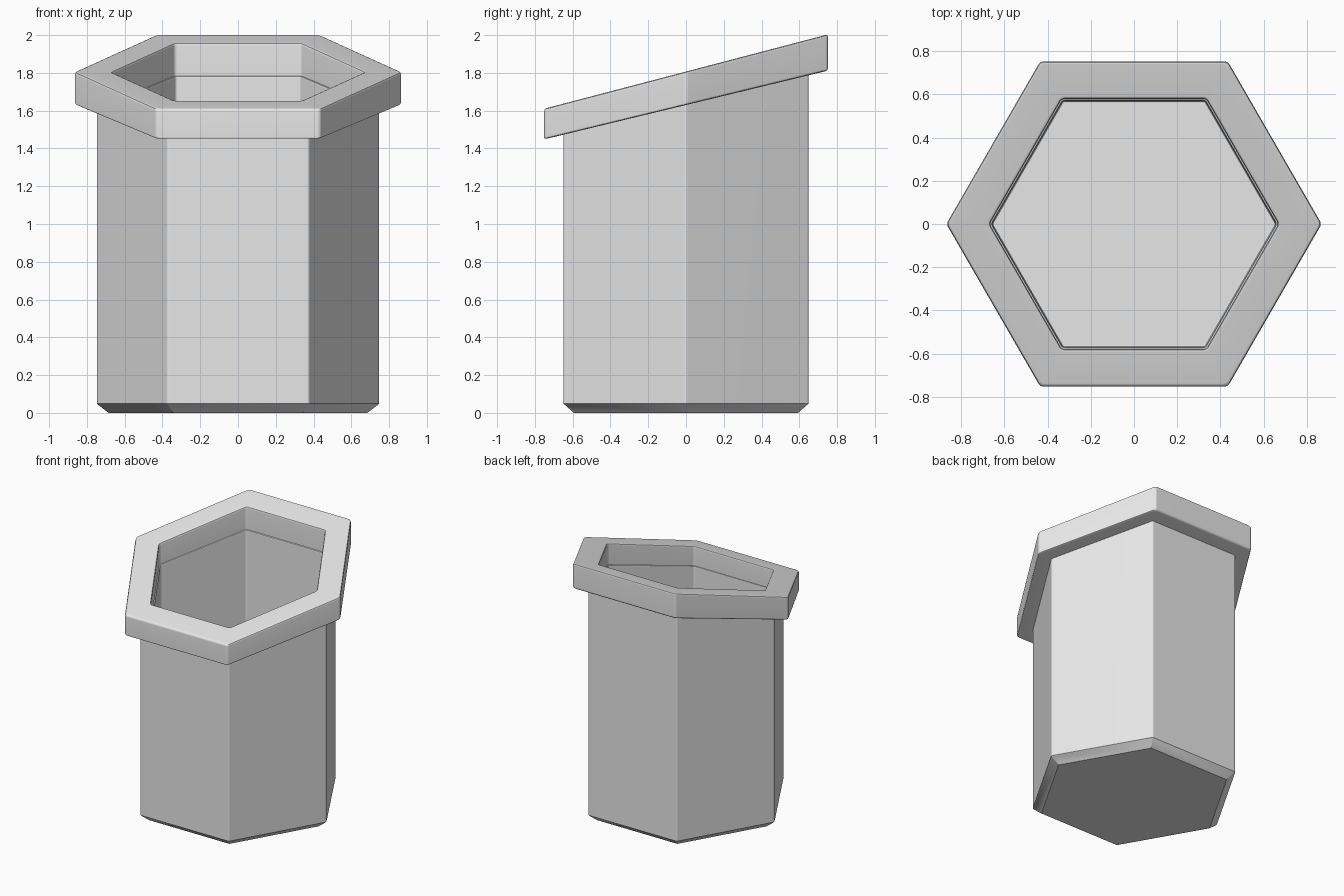
import bpy, bmesh, math

cube = bpy.data.objects.get("Cube")
if cube:
    bpy.data.objects.remove(cube, do_unlink=True)

GREY = (0.8, 0.8, 0.8, 1.0)
grey = bpy.data.materials.new("light grey")
grey.use_nodes = True
grey.diffuse_color = GREY
grey.node_tree.nodes["Principled BSDF"].inputs["Base Color"].default_value = GREY


def hex_ring(bm, radius, base, slope=0.0):
    """Hexagon of vertices lying on the plane z = base + slope * y."""
    ring = []
    for i in range(6):
        a = math.radians(60 * i)
        x, y = radius * math.cos(a), radius * math.sin(a)
        ring.append(bm.verts.new((x, y, base + slope * y)))
    return ring


def hex_loft(name, sections, closed, bevel, bevel_above=-1.0):
    """Join hexagon sections with walls; cap the ends or close the loop."""
    bm = bmesh.new()
    rings = [hex_ring(bm, *s) for s in sections]
    pairs = list(zip(rings, rings[1:]))
    if closed:
        pairs.append((rings[-1], rings[0]))
    else:
        bm.faces.new(rings[0])
        bm.faces.new(rings[-1])
    for a, b in pairs:
        for i in range(6):
            j = (i + 1) % 6
            bm.faces.new((a[i], a[j], b[j], b[i]))
    bmesh.ops.recalc_face_normals(bm, faces=bm.faces)
    # Round the edges that rise above the given height
    edges = [e for e in bm.edges if max(v.co.z for v in e.verts) > bevel_above]
    bmesh.ops.bevel(bm, geom=edges, offset=bevel, segments=2, profile=0.5,
                    affect='EDGES', clamp_overlap=True)
    mesh = bpy.data.meshes.new(name)
    bm.to_mesh(mesh)
    bm.free()
    mesh.materials.append(grey)
    obj = bpy.data.objects.new(name, mesh)
    bpy.context.collection.objects.link(obj)
    bpy.ops.object.select_all(action='DESELECT')
    obj.select_set(True)
    bpy.context.view_layer.objects.active = obj
    bpy.ops.object.shade_smooth_by_angle(angle=math.radians(35))
    # Keep the large panels flat between the rounded edges
    mod = obj.modifiers.new("flat panels", 'WEIGHTED_NORMAL')
    mod.keep_sharp = True
    return obj


# Hollow hexagonal cup: chamfered foot, outer wall, slanted lip, inner wall, floor
hex_loft("cup_body", [
    (0.685, 0.0),
    (0.75, 0.05),
    (0.75, 1.645, 0.242),
    (0.658, 1.645, 0.242),
    (0.658, 0.08),
], closed=False, bevel=0.01, bevel_above=0.06)

# Slanted hexagonal collar around the mouth
hex_loft("slanted_rim", [
    (0.868, 1.63, 0.242),
    (0.868, 1.807, 0.262),
    (0.668, 1.807, 0.262),
    (0.668, 1.63, 0.242),
], closed=True, bevel=0.014)
